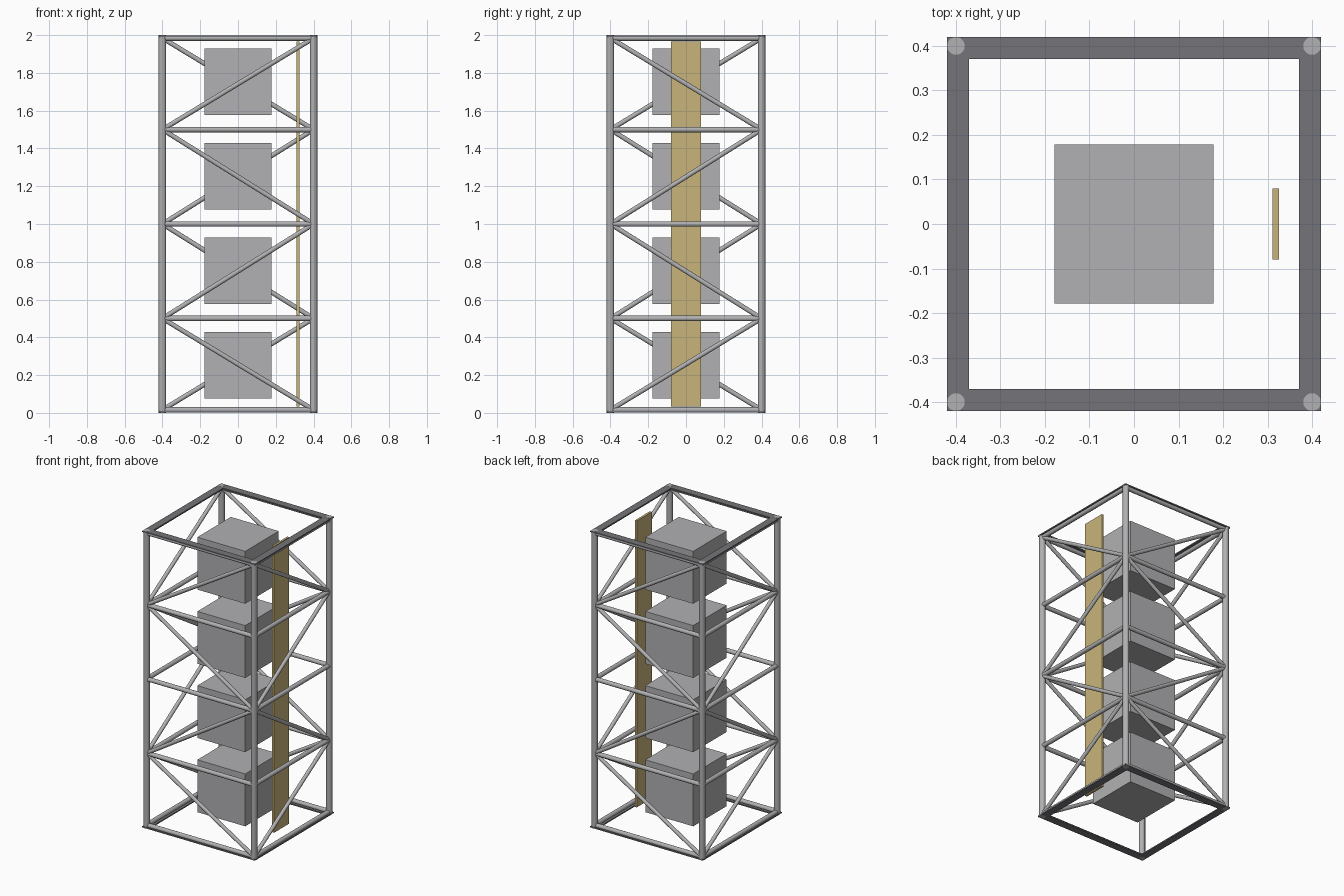
import bpy
import math
from mathutils import Vector

if "Cube" in bpy.data.objects:
    bpy.data.objects.remove(bpy.data.objects["Cube"], do_unlink=True)


def material(name, rgb):
    lin = [(c / 255 / 12.92) if c < 11 else ((c / 255 + 0.055) / 1.055) ** 2.4 for c in rgb]
    mat = bpy.data.materials.new(name)
    mat.use_nodes = True
    mat.diffuse_color = (*lin, 1)
    mat.node_tree.nodes["Principled BSDF"].inputs["Base Color"].default_value = (*lin, 1)
    return mat


STEEL = material("light_steel", (177, 177, 179))
DARK = material("dark_steel", (117, 116, 120))
TAN = material("tan_panel", (201, 180, 122))


def finish(name, mat):
    obj = bpy.context.object
    obj.name = name
    obj.data.materials.append(mat)
    return obj


def box(name, centre, size, mat):
    bpy.ops.mesh.primitive_cube_add(size=1, location=centre)
    bpy.context.object.scale = size
    bpy.ops.object.transform_apply(location=False, rotation=False, scale=True)
    return finish(name, mat)


def tube(name, start, end, radius, mat=STEEL):
    a, b = Vector(start), Vector(end)
    bpy.ops.mesh.primitive_cylinder_add(vertices=20, radius=radius, depth=(b - a).length,
                                        location=(a + b) / 2)
    obj = bpy.context.object
    obj.rotation_euler = (b - a).to_track_quat("Z", "Y").to_euler()
    bpy.ops.object.shade_smooth_by_angle(angle=math.radians(40))
    return finish(name, mat)


HALF = 0.4
LEVELS = [0.016, 0.5, 1.0, 1.5, 1.984]
CORNERS = [(-HALF, -HALF), (HALF, -HALF), (HALF, HALF), (-HALF, HALF)]

# Corner posts
for x, y in CORNERS:
    tube("corner_post", (x, y, 0), (x, y, 2), 0.02)

# Horizontal rails and zigzag braces on each side
for side in range(4):
    p, q = CORNERS[side], CORNERS[(side + 1) % 4]
    for z in LEVELS:
        tube("rail", (*p, z), (*q, z), 0.0145)
    for bay in range(4):
        low, high = (p, q) if (side + bay) % 2 else (q, p)
        tube("brace", (*low, LEVELS[bay]), (*high, LEVELS[bay + 1]), 0.0125)

# Flat rims at the top and bottom
for name, z in (("bottom_rim", 0.005), ("top_rim", 1.995)):
    for s in (-1, 1):
        box(name + "_long", (0, s * 0.395, z), (0.84, 0.05, 0.008), DARK)
        box(name + "_short", (s * 0.395, 0, z), (0.05, 0.74, 0.008), DARK)

# Stacked equipment blocks
for bay in range(4):
    box("equipment_block", (0, 0, 0.2525 + 0.5 * bay), (0.357, 0.357, 0.353), STEEL)

# Upright side panel
box("side_panel", (0.3185, 0, 1.0), (0.015, 0.16, 1.93), TAN)
